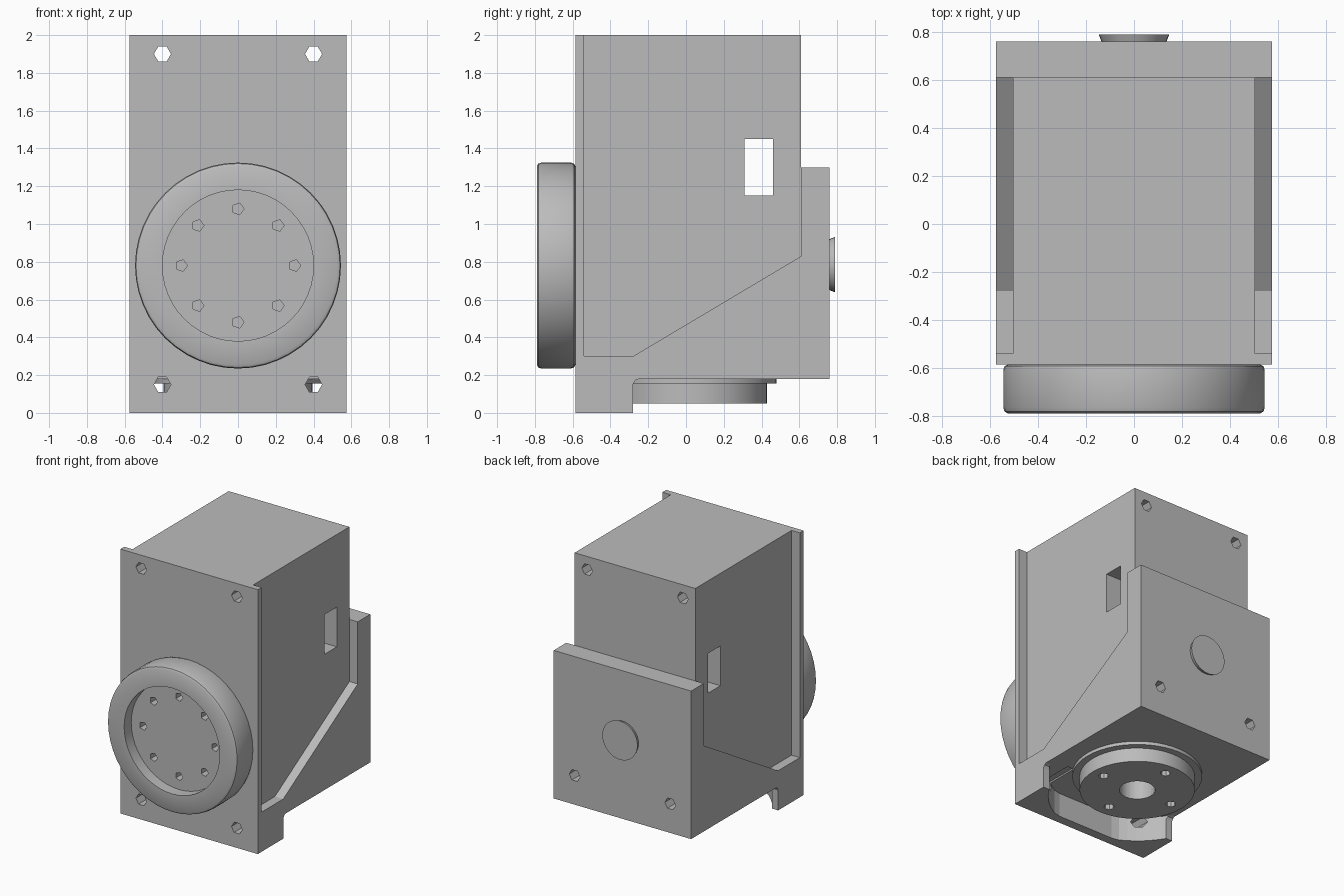
import bpy, bmesh, math
from mathutils import Vector

if "Cube" in bpy.data.objects:
    bpy.data.objects.remove(bpy.data.objects["Cube"])

grey = bpy.data.materials.new("plain grey")
grey.use_nodes = True
tone = (0.5, 0.5, 0.5, 1)
grey.diffuse_color = tone
grey.node_tree.nodes["Principled BSDF"].inputs["Base Color"].default_value = tone

PLACE = {"X": lambda u, v, d: (d, u, v),
         "Y": lambda u, v, d: (u, d, v),
         "Z": lambda u, v, d: (u, v, d)}


def finish(name, bm):
    bmesh.ops.recalc_face_normals(bm, faces=bm.faces)
    mesh = bpy.data.meshes.new(name)
    bm.to_mesh(mesh)
    bm.free()
    mesh.materials.append(grey)
    ob = bpy.data.objects.new(name, mesh)
    bpy.context.collection.objects.link(ob)
    return ob


def prism(name, outline, axis, start, end):
    """Extrude a flat outline along an axis."""
    bm = bmesh.new()
    put = PLACE[axis]
    face = bm.faces.new([bm.verts.new(put(u, v, start)) for u, v in outline])
    new = bmesh.ops.extrude_face_region(bm, geom=[face])["geom"]
    shift = Vector(put(0, 0, end - start))
    bmesh.ops.translate(bm, vec=shift, verts=[g for g in new if isinstance(g, bmesh.types.BMVert)])
    return finish(name, bm)


def lathe(name, profile, axis, centre, steps=48):
    """Revolve (radius, depth) points around an axis."""
    bm = bmesh.new()
    put = PLACE[axis]
    vs = [bm.verts.new(put(centre[0] + r, centre[1], d)) for r, d in profile]
    edges = [bm.edges.new(pair) for pair in zip(vs, vs[1:])]
    bmesh.ops.spin(bm, geom=vs + edges, cent=put(*centre, 0), axis=put(0, 0, 1),
                   angle=math.tau, steps=steps)
    bmesh.ops.remove_doubles(bm, verts=bm.verts, dist=0.0005)
    return finish(name, bm)


def circle(u, v, r, n):
    return [(u + r * math.cos(math.tau * i / n), v + r * math.sin(math.tau * i / n))
            for i in range(n)]


def cut(targets, outline, axis, start, end):
    """Cut a prism out of each target, then discard the cutter."""
    cutter = prism("cutter", outline, axis, start, end)
    cutter.hide_render = True
    for ob in targets:
        mod = ob.modifiers.new("cut", "BOOLEAN")
        mod.operation, mod.solver, mod.object = "DIFFERENCE", "EXACT", cutter
        bpy.context.view_layer.objects.active = ob
        bpy.ops.object.modifier_apply(modifier=mod.name)
    bpy.data.objects.remove(cutter)


def smooth(ob):
    bpy.ops.object.select_all(action="DESELECT")
    ob.select_set(True)
    bpy.context.view_layer.objects.active = ob
    bpy.ops.object.shade_smooth_by_angle(angle=math.radians(30))


# Bracket: front plate, foot, sloped cheeks and back plate in one side profile
bracket = prism("bracket", [
    (-.585, 0), (-.28, 0), (-.28, .15), (-.27, .172), (-.25, .18), (.76, .18), (.76, 1.3),
    (.61, 1.3), (.61, .83), (-.28, .3), (-.54, .3), (-.54, 2), (-.585, 2)], "X", -.575, .575)

# Housing block resting in the bracket
housing = prism("housing", [
    (-.54, .3), (-.28, .3), (.61, .83), (.61, 2), (-.54, 2)], "X", -.505, .505)

# Front wheel with a recessed face
wheel = lathe("front_wheel", [
    (0, -.705), (.4, -.705), (.4, -.79), (.525, -.79), (.54, -.782), (.545, -.765),
    (.545, -.61), (.54, -.593), (.525, -.585), (0, -.585)], "Y", (0, .78))

# Stepped flange below and button behind
flange = lathe("bottom_flange", [
    (0, .05), (.395, .05), (.395, .155), (.445, .155), (.445, .18), (0, .18)], "Z", (0, .034))
button = lathe("back_button", [(0, .76), (.135, .76), (.147, .79), (0, .79)], "Y", (0, .785), 32)

# Rounded pocket in the foot, clearing the flange
pocket = [(x, max(y, -.516)) for x, y in circle(0, .034, .61, 64)]
cut([bracket], pocket, "Z", -.1, .18)

# Window through the housing
cut([housing], [(.31, 1.15), (.46, 1.15), (.46, 1.45), (.31, 1.45)], "X", -.7, .7)

# Mounting holes, mirrored left and right
for x in (-.4, .4):
    cut([bracket, housing], circle(x, 1.9, .045, 6), "Y", -.8, .8)
    cut([bracket], circle(x, .15, .045, 6), "Y", -.8, -.2)
    cut([bracket], circle(x, .4, .045, 6), "Y", .6, .9)

# Ring of holes in the wheel, and holes in the flange
for x, z in circle(0, .78, .3, 8):
    cut([wheel], circle(x, z, .032, 5), "Y", -.85, -.64)
for x, y in circle(0, .034, .3, 4):
    cut([flange], circle(x, y, .036, 8), "Z", 0, .13)
cut([flange, bracket], circle(0, .034, .123, 24), "Z", 0, .36)

for part in (wheel, flange, button):
    smooth(part)
